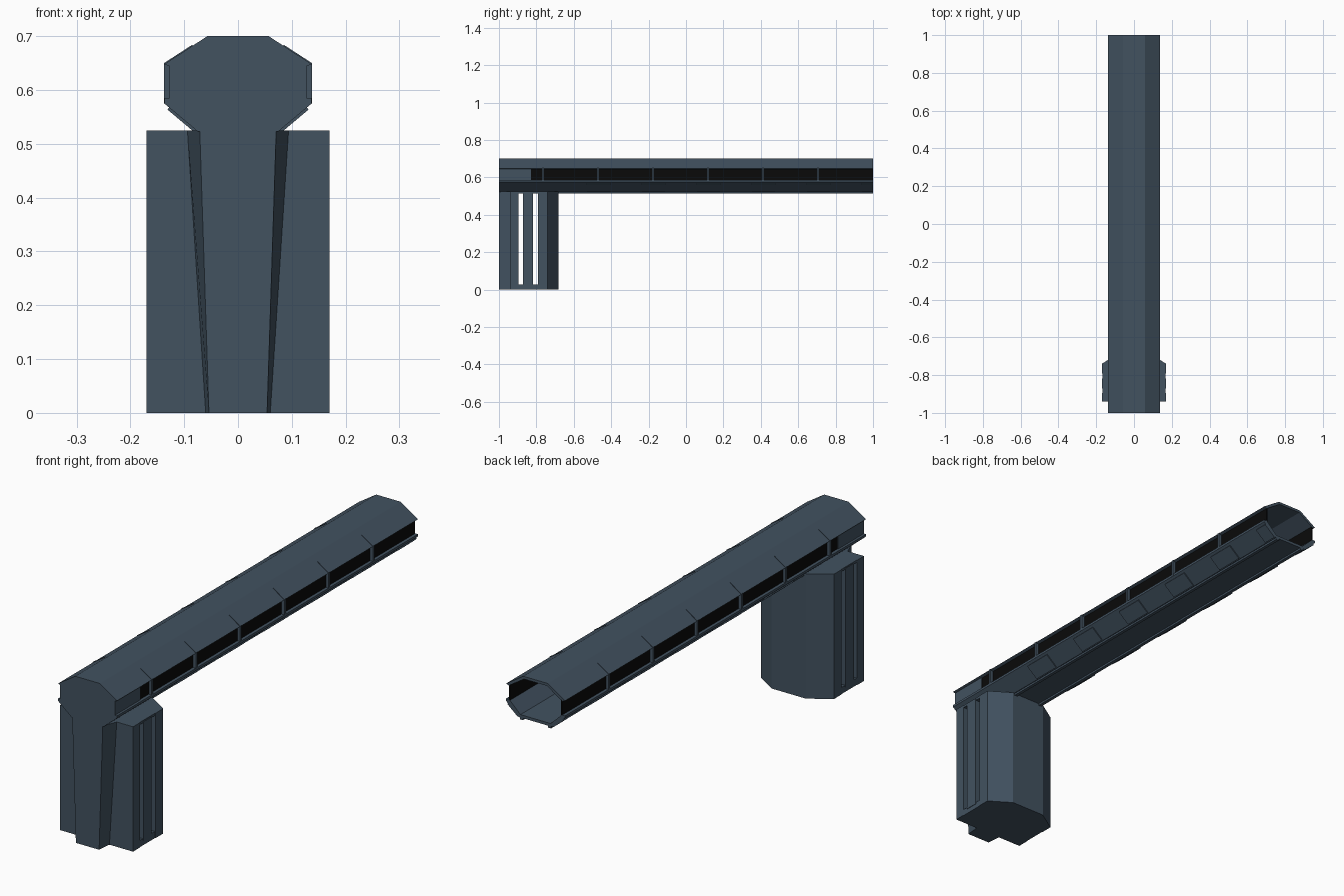
import bpy, bmesh

if "Cube" in bpy.data.objects:
    bpy.data.objects.remove(bpy.data.objects["Cube"])


def material(name, rgb):
    m = bpy.data.materials.new(name)
    m.diffuse_color = (*rgb, 1)
    m.use_nodes = True
    m.node_tree.nodes["Principled BSDF"].inputs["Base Color"].default_value = m.diffuse_color
    return m


SLATE = material("slate_blue_metal", (0.054, 0.084, 0.117))
BLACK = material("black_glass", (0.003, 0.003, 0.003))


def loft(name, ring_a, ring_b, mat=SLATE):
    """Closed solid between two matching rings of 3D points."""
    bm = bmesh.new()
    a = [bm.verts.new(p) for p in ring_a]
    b = [bm.verts.new(p) for p in ring_b]
    n = len(a)
    bm.faces.new(a)
    bm.faces.new(b[::-1])
    for i in range(n):
        j = (i + 1) % n
        bm.faces.new((a[j], a[i], b[i], b[j]))
    bmesh.ops.recalc_face_normals(bm, faces=bm.faces)
    me = bpy.data.meshes.new(name)
    bm.to_mesh(me)
    bm.free()
    me.materials.append(mat)
    ob = bpy.data.objects.new(name, me)
    bpy.context.collection.objects.link(ob)
    return ob


def along_y(name, pts, y0, y1, mat=SLATE):
    return loft(name, [(x, y0, z) for x, z in pts], [(x, y1, z) for x, z in pts], mat)


def along_z(name, pts, z0, z1, mat=SLATE):
    return loft(name, [(x, y, z0) for x, y in pts], [(x, y, z1) for x, y in pts], mat)


def rect(a0, a1, b0, b1):
    return [(a0, b0), (a1, b0), (a1, b1), (a0, b1)]


def both(pts):
    """Half profile (right side, top to bottom) closed by its mirror image."""
    return pts + [(-x, z) for x, z in reversed(pts)]


def mirrored(ob):
    m = ob.modifiers.new("mirror", 'MIRROR')
    m.use_mirror_merge = False
    return ob


# Roof and floor shells of the hollow bridge
along_y("roof_shell", [(-.137, .648), (-.057, .70), (.057, .70), (.137, .648),
                       (.124, .643), (.053, .689), (-.053, .689), (-.124, .643)], -1, 1)
along_y("floor_shell", [(-.137, .585), (-.137, .575), (-.075, .523), (.075, .523),
                        (.137, .575), (.137, .585), (.122, .585), (.07, .535),
                        (-.07, .535), (-.122, .585)], -1, 1)

# Window bands and solid wall panels near the front
mirrored(along_y("window_band", rect(.119, .124, .58, .649), -.83, 1, BLACK))
mirrored(along_y("solid_wall_panel", rect(.114, .127, .58, .648), -1, -.83))

# Closed front end with notched sides
along_y("front_end_plate", both([(.057, .70), (.137, .648), (.125, .645), (.125, .585),
                                 (.137, .585), (.137, .575), (.075, .523)]), -1, -.985)

# Window ribs, wrapping onto the roof, and plates on the lower slopes
rib = [(.085, .684), (.1375, .65), (.1375, .575), (.12, .575), (.12, .64), (.085, .675)]
for i in range(6):
    y = -.765 + .294 * i
    mirrored(along_y("window_rib", rib, y - .005, y + .005))
    lower = [(.128, .5675), (.078, .5255), (.081, .5215), (.131, .5635)]
    mirrored(along_y("lower_slope_plate", lower, y + .235, min(y + .36, 1)))

# Twin rails under the bridge
mirrored(along_y("underside_rail", rect(.058, .072, .515, .525), -.94, 1))

# Tapered pillar at the front of the support
loft("front_pillar",
     [(-.054, -1, 0), (.054, -1, 0), (.06, -.94, 0), (-.06, -.94, 0)],
     [(-.071, -1, .525), (.071, -1, .525), (.094, -.94, .525), (-.094, -.94, .525)])

# Support: three slabs with open slots between, joined by caps
back = [(.17, -.74), (.08, -.682), (-.08, -.682), (-.17, -.74)]
along_z("support_front_slab", rect(-.17, .17, -.94, -.895), 0, .525)
along_z("support_middle_slab", rect(-.17, .17, -.872, -.817), .02, .52)
along_z("support_back_slab", [(-.17, -.792), (.17, -.792)] + back, 0, .525)
along_z("support_base", rect(-.168, .168, -.9, -.78), 0, .028)
along_z("support_cap", rect(-.168, .168, -.9, -.78), .515, .525)
